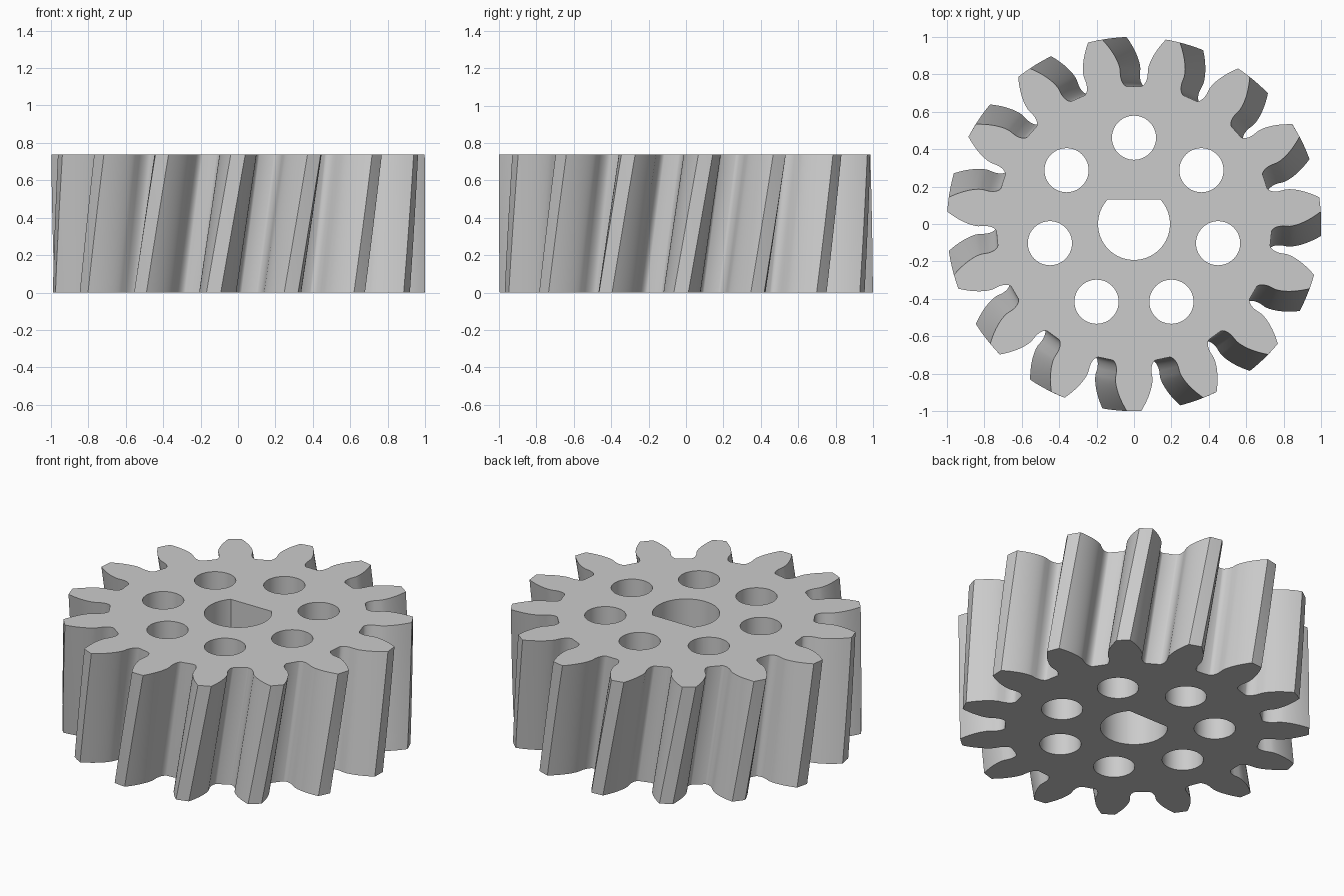
import bpy, bmesh, math

if "Cube" in bpy.data.objects:
    bpy.data.objects.remove(bpy.data.objects["Cube"])

TEETH, HEIGHT, TWIST, LAYERS = 15, 0.737, math.radians(7.5), 8
MODULE = 2 / (TEETH + 2)
PITCH_R = MODULE * TEETH / 2
BASE_R = PITCH_R * math.cos(math.radians(20))
DEPTH = 1.25 * MODULE
LAND = MODULE * (math.pi / 4 - 1.25 * math.tan(math.radians(20)))


def inv(a):
    return math.tan(a) - a


def half_tooth():
    """One flank as (radius, angle from tooth centre), root to tip."""
    pts = []
    for i in range(9):  # root fillet
        roll = 0.3 * i / 8
        x, y = LAND + PITCH_R * roll, PITCH_R - DEPTH
        pts.append((math.hypot(x, y), math.pi / TEETH + roll - math.atan2(x, y)))
    for i in range(10):  # involute flank
        r = 0.832 + (1 - 0.832) * i / 9
        a = math.pi / (2 * TEETH) + inv(math.radians(20)) - inv(math.acos(BASE_R / r))
        pts.append((r, a))
    return pts


def mesh_object(name, bm):
    bmesh.ops.recalc_face_normals(bm, faces=bm.faces)
    me = bpy.data.meshes.new(name)
    bm.to_mesh(me)
    bm.free()
    ob = bpy.data.objects.new(name, me)
    bpy.context.collection.objects.link(ob)
    return ob


def sweep(bm, outline, z0, z1, twist=0.0, layers=1):
    """Closed prism from an outline, turned steadily from z0 to z1."""
    rings = []
    for k in range(layers + 1):
        t = k / layers
        c, s = math.cos(twist * (t - 1)), math.sin(twist * (t - 1))
        rings.append([bm.verts.new((x * c - y * s, x * s + y * c, z0 + (z1 - z0) * t))
                      for x, y in outline])
    n = len(outline)
    for lo, hi in zip(rings, rings[1:]):
        for i in range(n):
            j = (i + 1) % n
            bm.faces.new((lo[i], lo[j], hi[j], hi[i]))
    bm.faces.new(rings[0][::-1])
    bm.faces.new(rings[-1])


def arc(cx, cy, r, a0, a1, n):
    return [(cx + r * math.cos(a0 + (a1 - a0) * i / n),
             cy + r * math.sin(a0 + (a1 - a0) * i / n)) for i in range(n)]


# Toothed body
flank = half_tooth()
profile = [(r, -a) for r, a in flank] + [(1.0, 0.0)] + flank[::-1]
outline = []
for k in range(TEETH):
    centre = -math.pi / 2 + k * 2 * math.pi / TEETH
    outline += [(r * math.cos(centre + a), r * math.sin(centre + a)) for r, a in profile]
bm = bmesh.new()
sweep(bm, outline, 0, HEIGHT, TWIST, LAYERS)
gear = mesh_object("helical_gear", bm)

# Cutter: D-shaped shaft bore and ring of seven round holes
bm = bmesh.new()
BORE_R, FLAT_Y = 0.192, 0.13
a = math.asin(FLAT_Y / BORE_R)
bore = arc(0, 0, BORE_R, math.pi - a, 2 * math.pi + a, 56)
bore.append((BORE_R * math.cos(a), FLAT_Y))
sweep(bm, bore, -0.1, HEIGHT + 0.1)
for k in range(7):
    t = math.pi / 2 + k * 2 * math.pi / 7
    sweep(bm, arc(0.461 * math.cos(t), 0.461 * math.sin(t), 0.118, 0, 2 * math.pi, 48),
          -0.1, HEIGHT + 0.1)
cutter = mesh_object("hole_cutter", bm)
cutter.hide_render = True

mod = gear.modifiers.new("holes", 'BOOLEAN')
mod.operation, mod.solver, mod.object = 'DIFFERENCE', 'EXACT', cutter
bpy.context.view_layer.objects.active = gear
gear.select_set(True)
bpy.ops.object.modifier_apply(modifier=mod.name)
bpy.data.objects.remove(cutter)

# Plain grey finish, smooth flanks with sharp rims
grey = bpy.data.materials.new("plain_grey")
grey.diffuse_color = (0.6, 0.6, 0.6, 1)
grey.use_nodes = True
grey.node_tree.nodes["Principled BSDF"].inputs["Base Color"].default_value = grey.diffuse_color
gear.data.materials.clear()
gear.data.materials.append(grey)
for f in gear.data.polygons:
    f.material_index = 0
bpy.ops.object.shade_smooth_by_angle(angle=math.radians(30))
